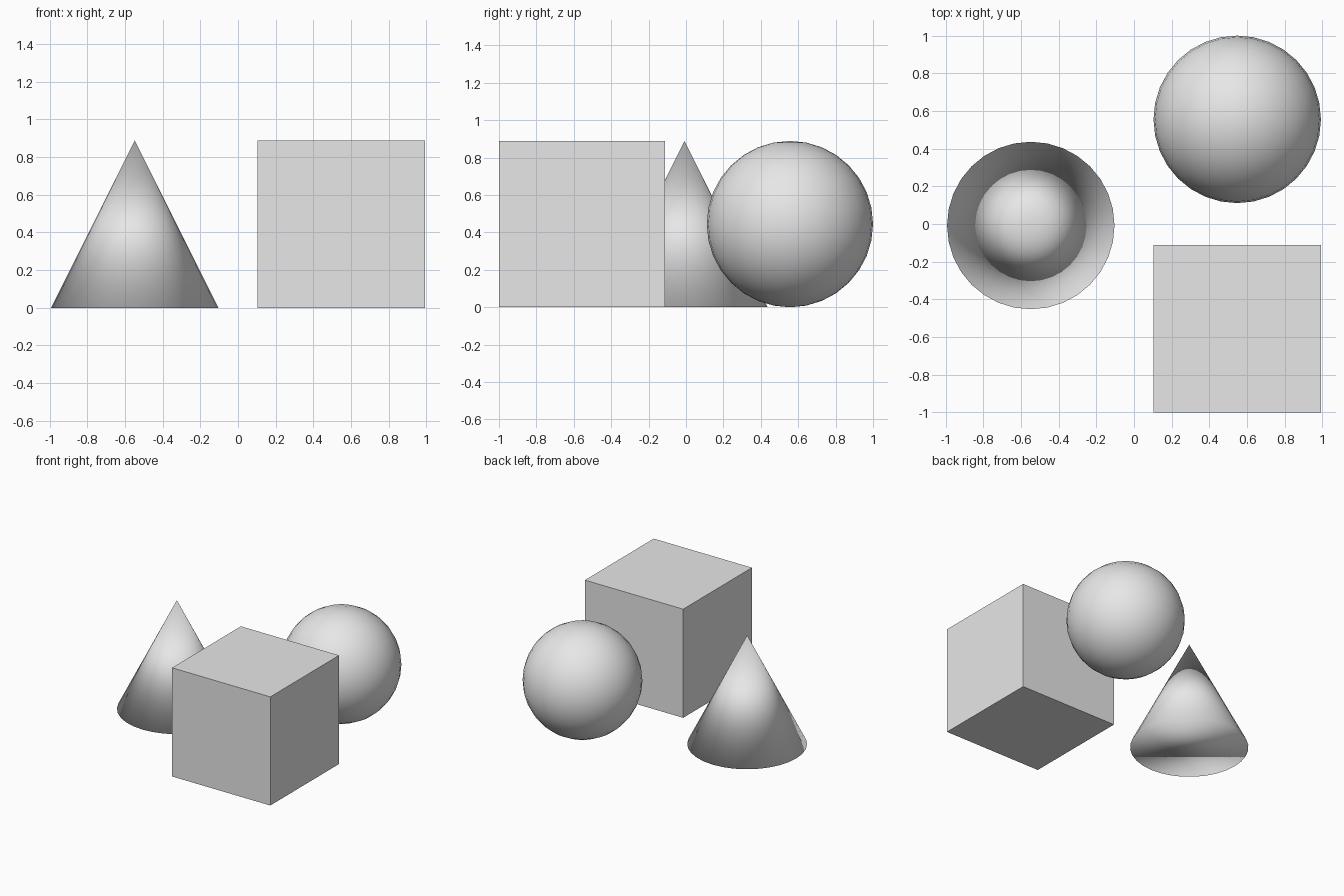
import bpy

if "Cube" in bpy.data.objects:
    bpy.data.objects.remove(bpy.data.objects["Cube"], do_unlink=True)

SIZE = 0.889
R = SIZE / 2
X, Y = 0.548, 1 - R

# Single plain material
grey = bpy.data.materials.new("light_grey")
grey.use_nodes = True
colour = (0.8, 0.8, 0.8, 1)
grey.diffuse_color = colour
grey.node_tree.nodes["Principled BSDF"].inputs["Base Color"].default_value = colour


def finish(name, smooth):
    obj = bpy.context.object
    obj.name = name
    obj.data.materials.append(grey)
    if smooth:
        bpy.ops.object.shade_smooth()


# Flat-faced box at the front
bpy.ops.mesh.primitive_cube_add(size=SIZE, location=(X, -Y, R))
finish("box", False)

# Smooth ball at the back
bpy.ops.mesh.primitive_uv_sphere_add(segments=32, ring_count=16, radius=R, location=(X, Y, R))
finish("ball", True)

# Cone with a closed base, smoothed across the rim as well
bpy.ops.mesh.primitive_cone_add(vertices=32, radius1=R, radius2=0, depth=SIZE,
                                end_fill_type='NGON', location=(-X, -0.008, R))
finish("cone", True)
